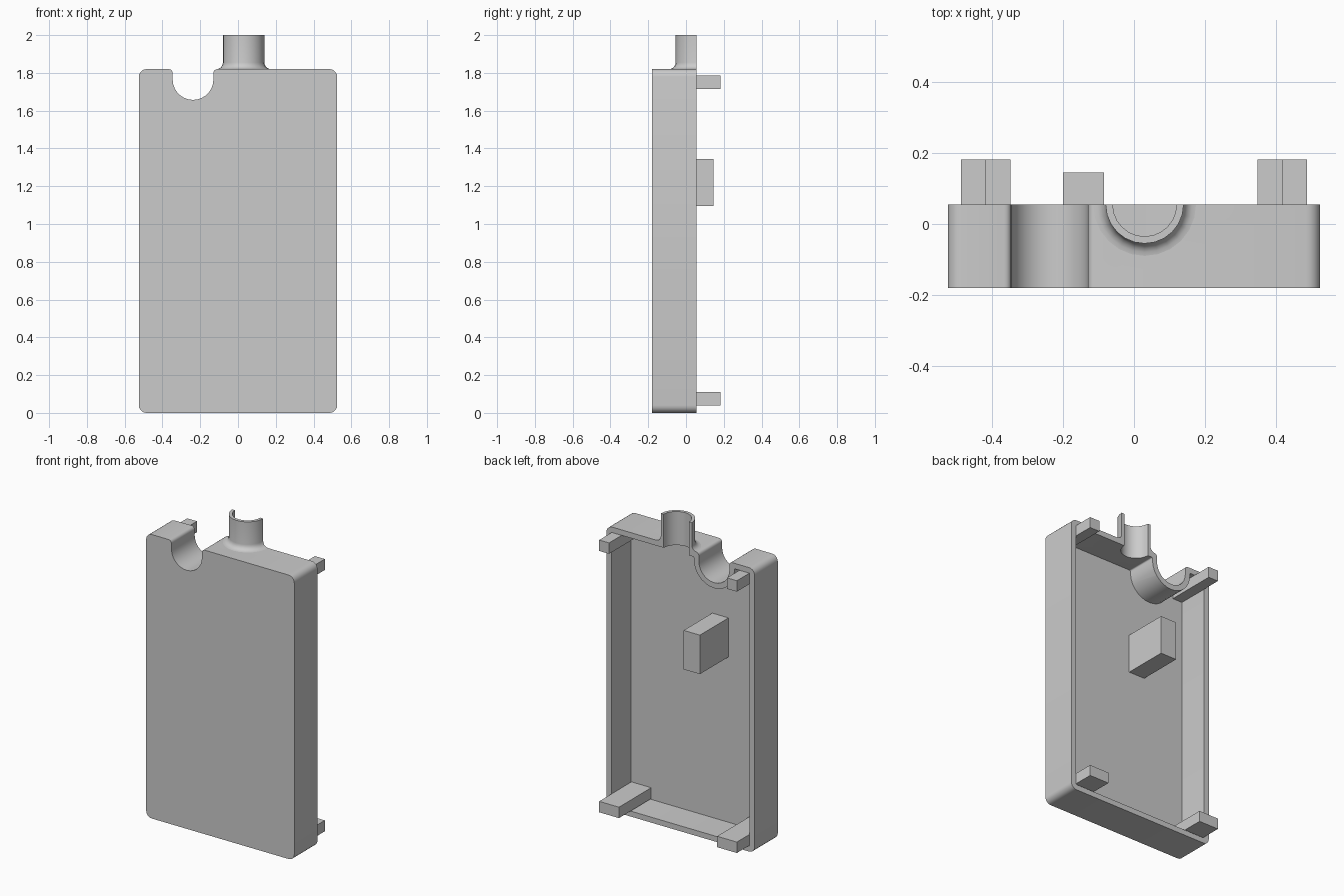
import bpy
import bmesh
from math import pi, sin, cos, radians
from mathutils import Vector

cube = bpy.data.objects.get("Cube")
if cube:
    bpy.data.objects.remove(cube, do_unlink=True)

# One plain material
grey = bpy.data.materials.new("plain grey")
grey.use_nodes = True
GREY = (0.6, 0.6, 0.6, 1)
grey.diffuse_color = GREY
grey.node_tree.nodes["Principled BSDF"].inputs["Base Color"].default_value = GREY

# Main dimensions
HALF_W, HEIGHT, FRONT, BACK, WALL = 0.525, 1.82, -0.18, 0.055, 0.035
NOTCH_X, NOTCH_Z, NOTCH_R = -0.238, 1.765, 0.108
NECK_X, NECK_R, BORE_R = 0.03, 0.11, 0.09


def finish(name, bm):
    bmesh.ops.recalc_face_normals(bm, faces=bm.faces)
    mesh = bpy.data.meshes.new(name)
    bm.to_mesh(mesh)
    bm.free()
    mesh.materials.append(grey)
    obj = bpy.data.objects.new(name, mesh)
    bpy.context.collection.objects.link(obj)
    return obj


def activate(obj):
    bpy.ops.object.select_all(action='DESELECT')
    obj.select_set(True)
    bpy.context.view_layer.objects.active = obj


def smooth(obj):
    activate(obj)
    bpy.ops.object.shade_smooth_by_angle(angle=radians(35))


def arc(cx, cz, r, start, end, steps):
    angles = [radians(start + (end - start) * i / steps) for i in range(steps + 1)]
    return [(cx + r * cos(a), cz + r * sin(a)) for a in angles]


def outline(inset):
    """Rounded rectangle with a round notch in its top edge, shrunk by inset."""
    w, top, low = HALF_W - inset, HEIGHT - inset, inset
    r = max(0.04 - inset, 0.008)
    n = NOTCH_R + inset
    lip = 0.02 if inset == 0 else 0.008
    pts = arc(-w + r, low + r, r, 180, 270, 5)
    pts += arc(w - r, low + r, r, 270, 360, 5)
    pts += arc(w - r, top - r, r, 0, 90, 5)
    pts += arc(NOTCH_X + n + lip, top - lip, lip, 90, 180, 4)
    pts += arc(NOTCH_X, NOTCH_Z, n, 0, -180, 14)
    pts += arc(NOTCH_X - n - lip, top - lip, lip, 0, 90, 4)
    pts += arc(-w + r, top - r, r, 90, 180, 5)
    return pts


def prism(name, pts, y0, y1):
    bm = bmesh.new()
    face = bm.faces.new([bm.verts.new((x, y0, z)) for x, z in pts])
    new = bmesh.ops.extrude_face_region(bm, geom=[face])["geom"]
    moved = [g for g in new if isinstance(g, bmesh.types.BMVert)]
    bmesh.ops.translate(bm, verts=moved, vec=(0, y1 - y0, 0))
    return finish(name, bm)


def box(name, x0, x1, y0, y1, z0, z1):
    return prism(name, [(x0, z0), (x1, z0), (x1, z1), (x0, z1)], y0, y1)


def cut(target, cutter):
    cutter.hide_render = True
    activate(target)
    mod = target.modifiers.new("cut", 'BOOLEAN')
    mod.operation, mod.solver, mod.object = 'DIFFERENCE', 'EXACT', cutter
    bpy.ops.object.modifier_apply(modifier=mod.name)
    bpy.data.objects.remove(cutter, do_unlink=True)


# Hollow half shell, open at the back, with a bore under the neck
shell = prism("case_shell", outline(0), FRONT, BACK)
cut(shell, prism("cavity_cutter", outline(WALL), FRONT + WALL, BACK + 0.1))
bm = bmesh.new()
bmesh.ops.create_cone(bm, cap_ends=True, segments=24, radius1=BORE_R, radius2=BORE_R, depth=0.2)
bmesh.ops.translate(bm, verts=bm.verts, vec=Vector((NECK_X, BACK, HEIGHT)))
cut(shell, finish("bore_cutter", bm))
smooth(shell)

# Half-tube neck with a flared foot, swept through half a turn
flare = arc(NECK_R + 0.035, HEIGHT + 0.035, 0.035, 270, 180, 5)
section = [(BORE_R, HEIGHT - WALL), (NECK_R + 0.035, HEIGHT - WALL)] + flare
section += [(NECK_R, 2.0), (BORE_R, 2.0)]
bm = bmesh.new()
STEPS = 12
rings = []
for i in range(STEPS + 1):
    a = pi + pi * i / STEPS
    rings.append([bm.verts.new((NECK_X + r * cos(a), BACK + r * sin(a), z)) for r, z in section])
for a, b in zip(rings, rings[1:]):
    for j in range(len(section)):
        k = (j + 1) % len(section)
        bm.faces.new((a[j], a[k], b[k], b[j]))
bm.faces.new(rings[0])
bm.faces.new(rings[-1])
smooth(finish("neck", bm))

# Locating pegs in the corners: narrow at the top, wide at the bottom
inner = FRONT + WALL - 0.005
for side, s in (("left", 1), ("right", -1)):
    for level, width, z in (("top", 0.07, 1.715), ("bottom", 0.14, 0.04)):
        x0, x1 = sorted((s * 0.488, s * (0.488 - width)))
        box(f"{side}_{level}_peg", x0, x1, inner, 0.182, z, z + 0.07)

# Support block on the inside of the front wall
box("support_block", -0.2, -0.085, inner, 0.145, 1.095, 1.345)
